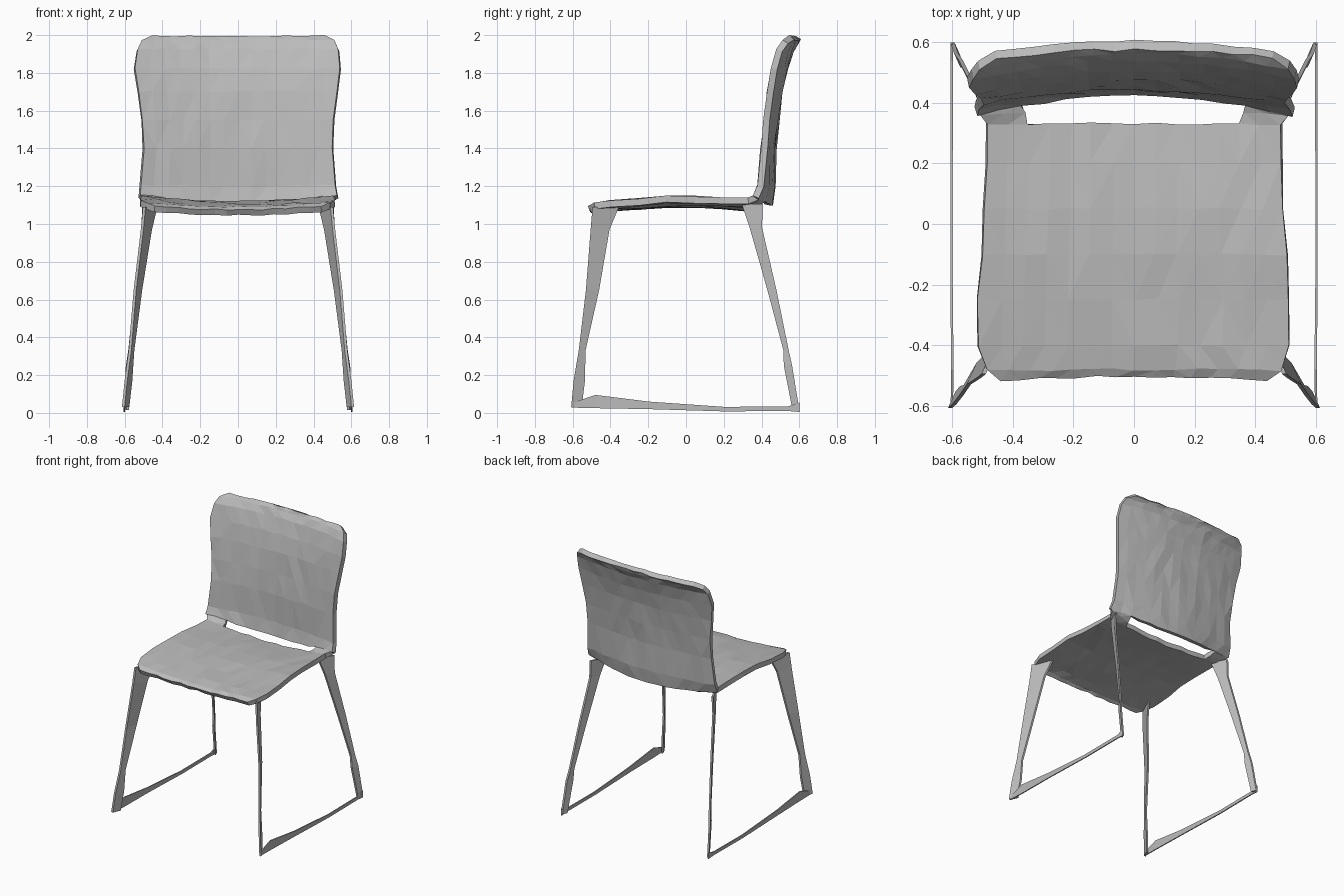
import bpy, bmesh, random
from mathutils import Vector

random.seed(4)
if "Cube" in bpy.data.objects:
    bpy.data.objects.remove(bpy.data.objects["Cube"], do_unlink=True)

GREY = (0.5, 0.5, 0.5, 1)
grey = bpy.data.materials.new("plain grey")
grey.use_nodes = True
grey.diffuse_color = GREY
grey.node_tree.nodes["Principled BSDF"].inputs["Base Color"].default_value = GREY


def finish(bm, name):
    bmesh.ops.recalc_face_normals(bm, faces=bm.faces)
    mesh = bpy.data.meshes.new(name)
    bm.to_mesh(mesh)
    bm.free()
    mesh.materials.append(grey)
    obj = bpy.data.objects.new(name, mesh)
    bpy.context.collection.objects.link(obj)
    return obj


def jitter(amount):
    return Vector(random.uniform(-amount, amount) for _ in range(3))


def shell(name, profile, slot, columns=14):
    """Dished sheet: each profile row is y, z, half width, dish depth."""
    bm = bmesh.new()
    rows = []
    for i, (y, z, half, dish) in enumerate(profile):
        before, after = profile[max(i - 1, 0)], profile[min(i + 1, len(profile) - 1)]
        along = Vector((0, after[0] - before[0], after[1] - before[1])).normalized()
        # the upright back curves straight forward at its sides
        inward = Vector((0, -1, 0)) if z > 1.3 else Vector((0, -along.z, along.y))
        row = []
        for c in range(columns + 1):
            u = 2 * c / columns - 1
            p = Vector((u * half, y, z)) + inward * dish * u * u
            row.append(bm.verts.new(p + jitter(0.004)))
        rows.append(row)
    for i in range(len(rows) - 1):
        for c in range(columns):
            # open slot between the seat and the back
            if slot[0] <= i < slot[1] and 2 <= c < columns - 2:
                continue
            bm.faces.new((rows[i][c], rows[i][c + 1], rows[i + 1][c + 1], rows[i + 1][c]))
    bmesh.ops.triangulate(bm, faces=bm.faces)
    obj = finish(bm, name)
    solid = obj.modifiers.new("thickness", "SOLIDIFY")
    solid.thickness = 0.035
    solid.offset = 0


def loft(name, sections, across, thick, side):
    """Flat strip, thin in x; each section is its centre and half width."""
    bm = bmesh.new()
    loops = []
    for x, y, z, width in sections:
        corners = [Vector((x + a * thick, y, z)) + Vector(across) * b * width
                   for a, b in ((-1, -1), (1, -1), (1, 1), (-1, 1))]
        loops.append([bm.verts.new((p.x * side, p.y, p.z)) for p in corners])
    for low, high in zip(loops, loops[1:]):
        for k in range(4):
            bm.faces.new((low[k], low[k - 1], high[k - 1], high[k]))
    bm.faces.new(loops[0])
    bm.faces.new(loops[-1])
    finish(bm, name)


# Seat and back in one sheet, joined by the two bends at the sides
shell("seat_and_back", [
    (-0.495, 1.06, 0.44, 0.025),
    (-0.475, 1.075, 0.485, 0.025),
    (-0.40, 1.085, 0.515, 0.025),
    (-0.25, 1.095, 0.515, 0.025),
    (-0.10, 1.105, 0.505, 0.025),
    (0.05, 1.105, 0.495, 0.025),
    (0.20, 1.095, 0.49, 0.025),
    (0.33, 1.085, 0.49, 0.035),
    (0.375, 1.08, 0.51, 0.06),
    (0.44, 1.10, 0.525, 0.085),
    (0.455, 1.20, 0.52, 0.062),
    (0.46, 1.40, 0.505, 0.048),
    (0.475, 1.55, 0.51, 0.045),
    (0.495, 1.70, 0.53, 0.05),
    (0.52, 1.82, 0.545, 0.055),
    (0.555, 1.92, 0.535, 0.06),
    (0.58, 1.965, 0.51, 0.055),
    (0.59, 1.985, 0.46, 0.03),
], slot=(7, 9))

for side, word in ((1, "left"), (-1, "right")):
    # Leg strips face the corners, narrow downward and flare at the floor
    loft("front_leg_" + word, [
        (0.465, -0.425, 1.09, 0.07),
        (0.485, -0.455, 0.97, 0.05),
        (0.53, -0.495, 0.65, 0.035),
        (0.564, -0.55, 0.33, 0.018),
        (0.58, -0.565, 0.17, 0.03),
        (0.595, -0.58, 0.03, 0.028),
    ], (-0.45, 1, 0), 0.007, side)
    loft("rear_leg_" + word, [
        (0.475, 0.35, 1.105, 0.055),
        (0.49, 0.37, 0.98, 0.033),
        (0.53, 0.455, 0.65, 0.024),
        (0.568, 0.53, 0.33, 0.014),
        (0.577, 0.54, 0.25, 0.022),
        (0.592, 0.582, 0.015, 0.018),
    ], (0.45, 1, 0), 0.007, side)
    # Floor runner, deeper at the front corner
    loft("runner_" + word, [
        (0.602, -0.605, 0.04, 0.012),
        (0.60, -0.48, 0.06, 0.035),
        (0.603, -0.20, 0.04, 0.02),
        (0.603, 0.20, 0.02, 0.012),
        (0.602, 0.54, 0.022, 0.012),
        (0.602, 0.60, 0.03, 0.025),
    ], (0, 0, 1), 0.004, side)
